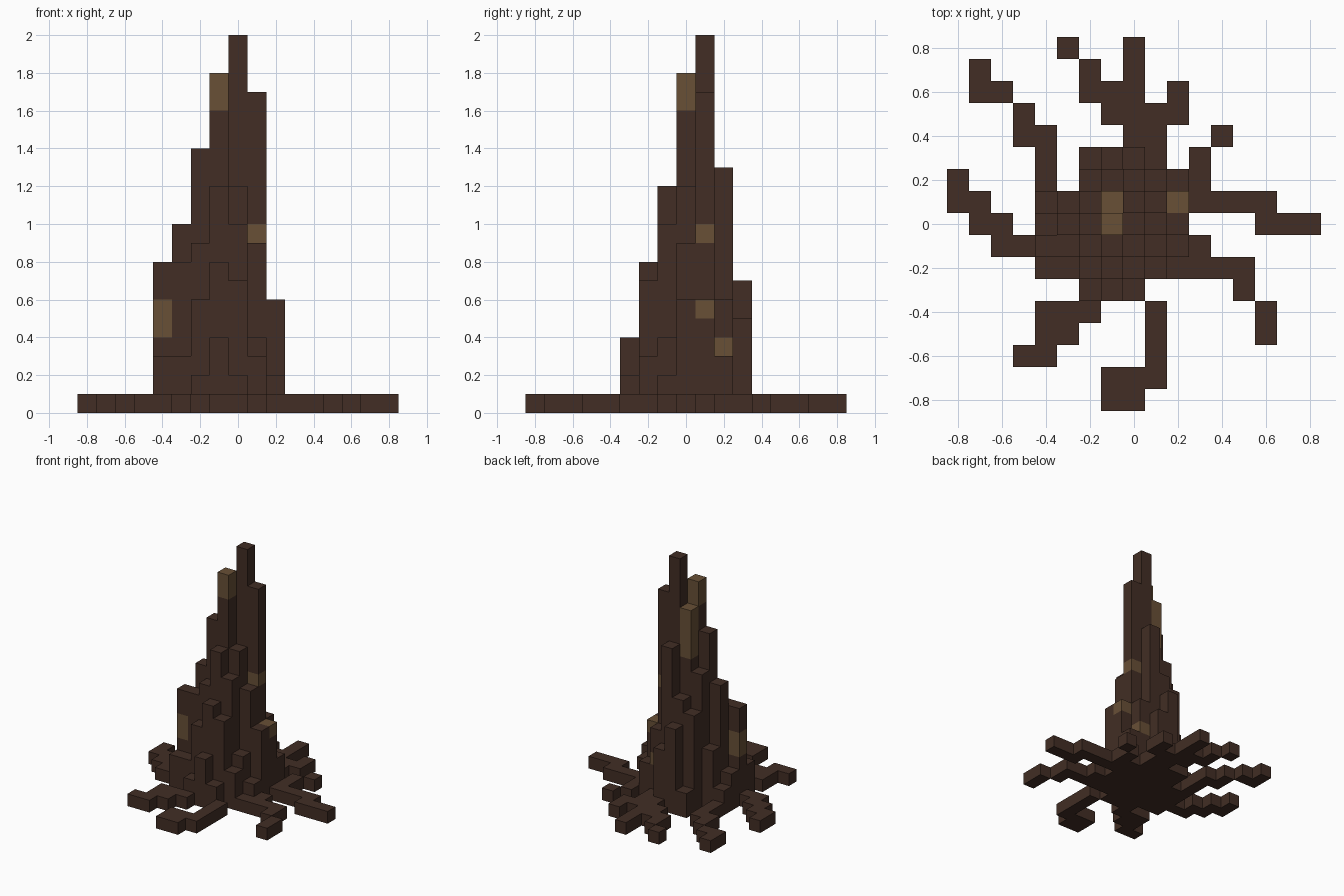
import bpy, bmesh
from mathutils import Vector

cube = bpy.data.objects.get("Cube")
if cube:
    bpy.data.objects.remove(cube, do_unlink=True)

S = 0.1  # block size

# Roots: first block, then steps by compass direction (N is the back)
STEPS = {"N": (0, 1), "S": (0, -1), "E": (1, 0), "W": (-1, 0)}
ROOTS = [((-4, 2), "N N W N NW W N"),
         ((-1, 5), "N W N NW"),
         ((0, 4), "N N N N"),
         ((1, 4), "N E N"),
         ((3, 2), "N NE"),
         ((3, 1), "E E E S E E"),
         ((3, -1), "S E E S SE S"),
         ((1, -4), "S S S W W S E"),
         ((-2, -4), "W W SE W S W"),
         ((-5, -1), "W N W N W N")]

# Trunk column heights in blocks (base 36), back row first, x from -4
TRUNK_PLAN = """
..2751.
1.89d63
25bgkh6
3aeic96
889ca42
3368731
..242..
""".split()

# Bare wood patches: column -> range of block levels
PATCHES = {(-1, 0): (16, 18), (-1, 1): (12, 16), (1, 1): (9, 10),
           (2, 1): (5, 6), (1, 2): (3, 4), (-4, -1): (4, 6)}


def material(name, color):
    m = bpy.data.materials.new(name)
    m.use_nodes = True
    m.diffuse_color = color
    bsdf = next(n for n in m.node_tree.nodes if n.type == 'BSDF_PRINCIPLED')
    bsdf.inputs["Base Color"].default_value = color
    bsdf.inputs["Roughness"].default_value = 0.9
    return m


bark = material("dark_bark", (0.054, 0.027, 0.018, 1))
wood = material("bare_wood", (0.138, 0.080, 0.037, 1))

# Trunk blocks
trunk = set()
for r, row in enumerate(TRUNK_PLAN):
    for c, ch in enumerate(row):
        if ch != ".":
            trunk |= {(c - 4, 3 - r, k) for k in range(int(ch, 36))}

# Root blocks
roots = set()
for (x, y), path in ROOTS:
    roots.add((x, y, 0))
    for step in path.split():
        x += sum(STEPS[d][0] for d in step)
        y += sum(STEPS[d][1] for d in step)
        roots.add((x, y, 0))
roots -= trunk
solid = trunk | roots


def is_wood(x, y, k):
    low, high = PATCHES.get((x, y), (0, 0))
    return low <= k < high


def build(name, cells):
    """Mesh the exposed sides of a set of blocks."""
    bm = bmesh.new()
    for cell in sorted(cells):
        centre = Vector(cell) * S + Vector((0, 0, S / 2))
        for axis in range(3):
            for sign in (-1, 1):
                n = Vector((0, 0, 0))
                n[axis] = sign
                if tuple(int(a + b) for a, b in zip(cell, n)) in solid:
                    continue
                u = Vector((0, 0, 0))
                u[(axis + 1) % 3] = 1
                v = n.cross(u)
                corners = (-u - v, u - v, u + v, v - u)
                face = bm.faces.new([bm.verts.new(centre + (n + q) * S / 2)
                                     for q in corners])
                face.material_index = int(is_wood(*cell))
    bmesh.ops.remove_doubles(bm, verts=bm.verts, dist=S / 100)
    mesh = bpy.data.meshes.new(name)
    bm.to_mesh(mesh)
    bm.free()
    mesh.materials.append(bark)
    mesh.materials.append(wood)
    obj = bpy.data.objects.new(name, mesh)
    bpy.context.collection.objects.link(obj)


build("trunk", trunk)
build("roots", roots)
